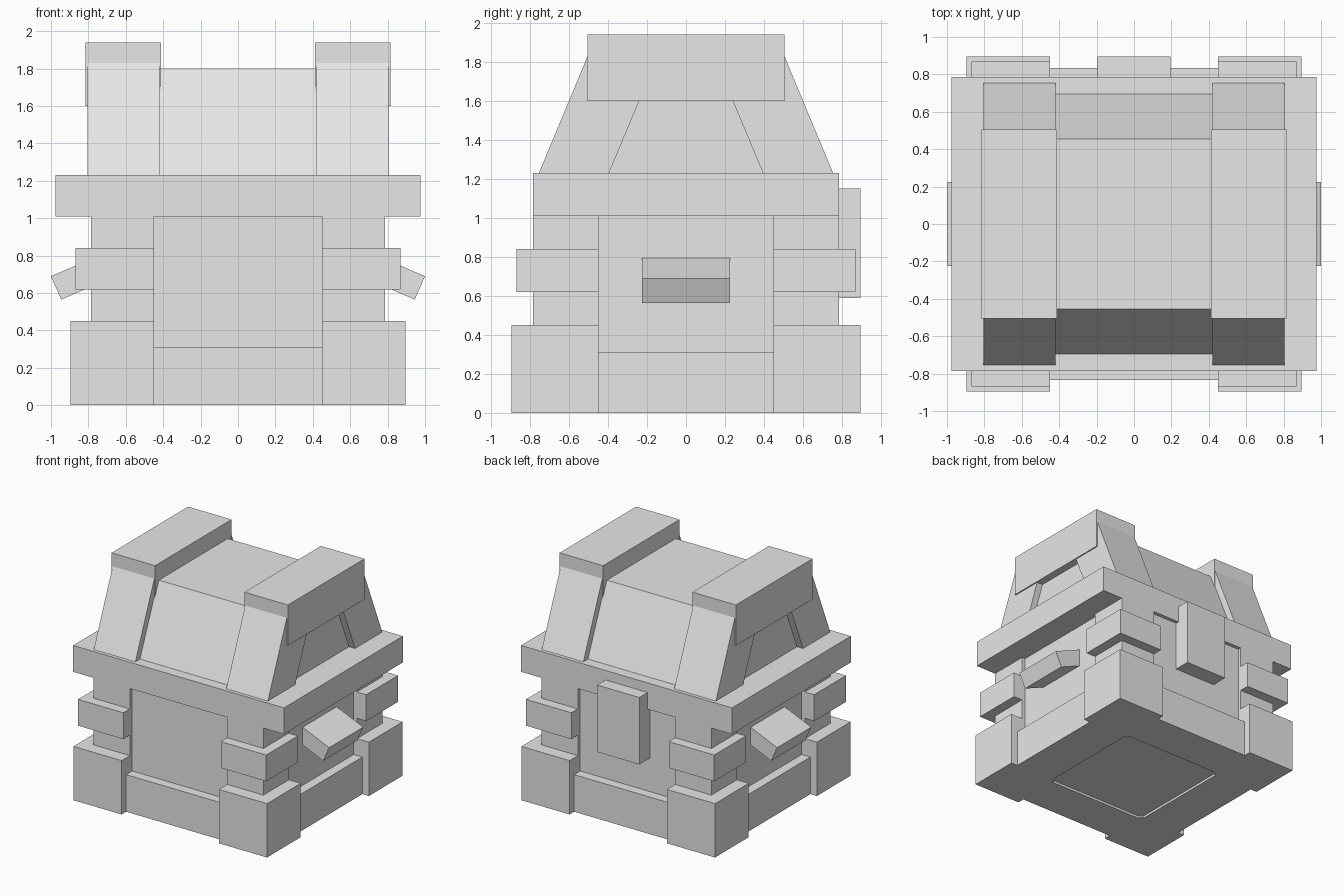
import bpy
import bmesh

cube = bpy.data.objects.get("Cube")
if cube:
    bpy.data.objects.remove(cube, do_unlink=True)

grey = bpy.data.materials.new("plain grey")
grey.use_nodes = True
grey.diffuse_color = (0.8, 0.8, 0.8, 1)
grey.node_tree.nodes["Principled BSDF"].inputs["Base Color"].default_value = (0.8, 0.8, 0.8, 1)


def prism(name, profile, lo, hi, axis="x"):
    """Extrude a closed profile along x (profile is y, z) or along y (profile is x, z)."""
    bm = bmesh.new()
    rings = []
    for d in (lo, hi):
        rings.append([bm.verts.new((d, a, z) if axis == "x" else (a, d, z)) for a, z in profile])
    low, high = rings
    bm.faces.new(low)
    bm.faces.new(high)
    n = len(profile)
    for i in range(n):
        j = (i + 1) % n
        bm.faces.new((low[i], low[j], high[j], high[i]))
    bmesh.ops.recalc_face_normals(bm, faces=bm.faces)
    mesh = bpy.data.meshes.new(name)
    bm.to_mesh(mesh)
    bm.free()
    mesh.materials.append(grey)
    obj = bpy.data.objects.new(name, mesh)
    bpy.context.collection.objects.link(obj)
    return obj


def box(name, x, y, z):
    return prism(name, [(y[0], z[0]), (y[1], z[0]), (y[1], z[1]), (y[0], z[1])], *x)


def trapezoid(bottom, top, z0, z1):
    return [(-bottom, z0), (bottom, z0), (top, z1), (-top, z1)]


def span(sign, a, b):
    return sorted((sign * a, sign * b))


# Chest body and overhanging lid rim
box("chest_body", (-0.755, 0.755), (-0.755, 0.755), (0.02, 1.1))
box("lid_rim", (-0.975, 0.975), (-0.785, 0.785), (1.01, 1.23))

# Corners: foot, post and bracket, repeated four times
for sx, side in ((-1, "right"), (1, "left")):
    for sy, end in ((-1, "front"), (1, "back")):
        for part, outer, z in (("foot", 0.895, (0, 0.45)),
                               ("post", 0.785, (0.45, 1.01)),
                               ("bracket", 0.87, (0.62, 0.84))):
            box(f"{end}_{side}_{part}", span(sx, 0.45, outer), span(sy, 0.45, outer), z)

# Base boards between the feet
for s, end, side in ((-1, "front", "right"), (1, "back", "left")):
    box(f"{end}_base_board", (-0.45, 0.45), span(s, 0.475, 0.835), (0, 0.31))
    box(f"{side}_base_board", span(s, 0.475, 0.835), (-0.45, 0.45), (0, 0.31))

# Lid centre
prism("lid_centre", trapezoid(0.695, 0.455, 1.23, 1.8), -0.43, 0.43)

# Lid ribs with a recess on the outside, raised caps and tilted handles
for s, side in ((-1, "right"), (1, "left")):
    rib = prism(f"{side}_lid_rib", trapezoid(0.755, 0.505, 1.23, 1.83), *span(s, 0.42, 0.805))
    cutter = prism(f"{side}_recess_cutter", trapezoid(0.416, 0.24, 1.18, 1.6), *span(s, 0.75, 0.9))
    cutter.hide_render = True
    cutter.hide_viewport = True
    cut = rib.modifiers.new("recess", "BOOLEAN")
    cut.operation = "DIFFERENCE"
    cut.solver = "EXACT"
    cut.object = cutter
    box(f"{side}_rib_cap", span(s, 0.413, 0.815), (-0.505, 0.505), (1.6, 1.94))
    handle = [(1.0, 0.69), (0.945, 0.565), (0.695, 0.672), (0.75, 0.797)]
    prism(f"{side}_handle", [(s * x, z) for x, z in handle], -0.225, 0.225, "y")

# Latch plate
box("latch", (-0.195, 0.195), (0.75, 0.895), (0.59, 1.15))
